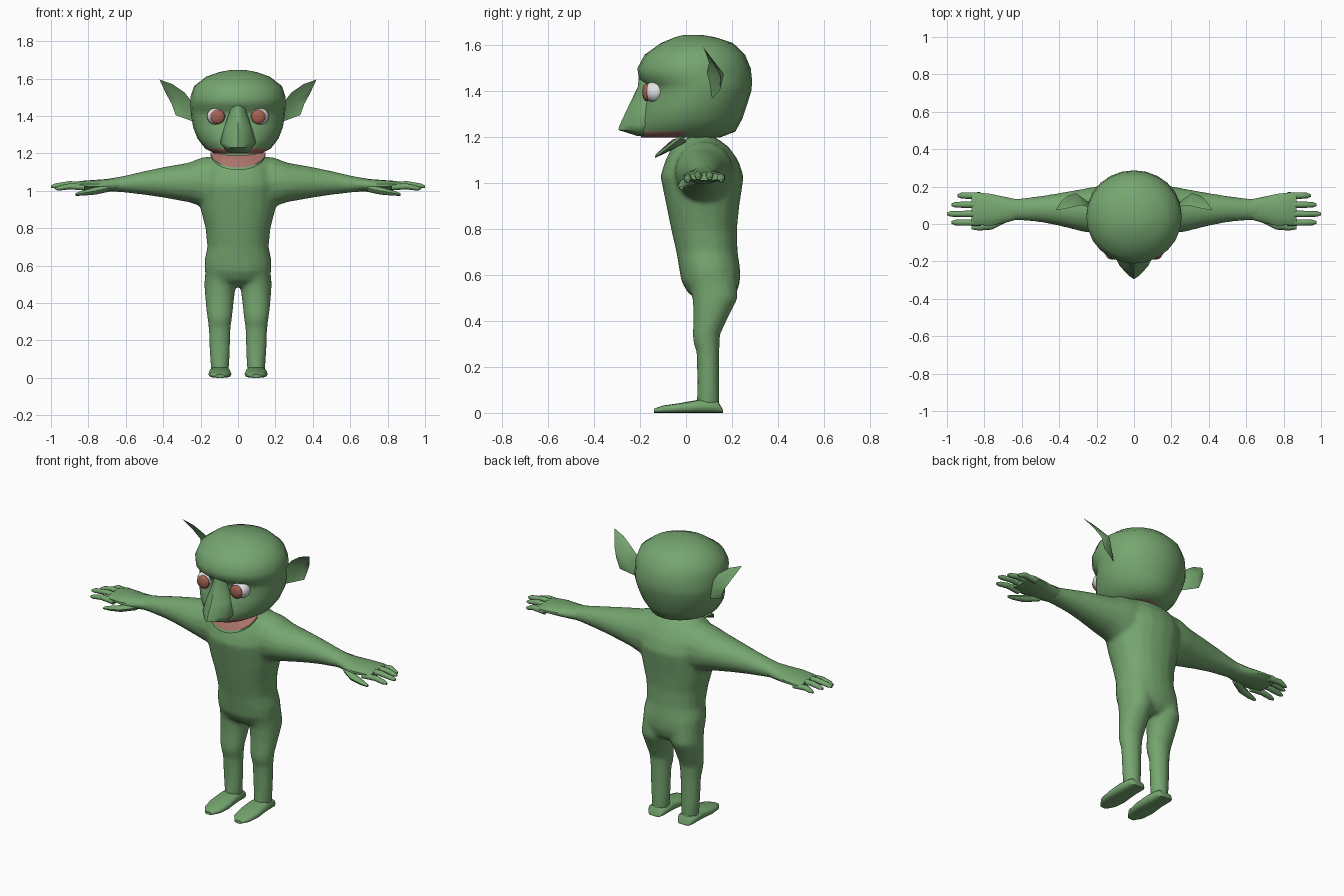
import bpy, bmesh, math
from mathutils import Vector

if "Cube" in bpy.data.objects:
    bpy.data.objects.remove(bpy.data.objects["Cube"])


def material(name, rgb):
    m = bpy.data.materials.new(name)
    m.diffuse_color = (*rgb, 1)
    m.use_nodes = True
    m.node_tree.nodes["Principled BSDF"].inputs["Base Color"].default_value = m.diffuse_color
    return m


GREEN = material("green skin", (0.18, 0.38, 0.16))
RED = material("mouth red", (0.40, 0.17, 0.14))
IRIS = material("iris brown", (0.36, 0.12, 0.085))
WHITE = material("eye white", (0.8, 0.8, 0.82))


def loft(bm, rings, axis="z", n=14, p=2.0, side=1):
    """Closed skin over rings (position, centre1, centre2, radius1, radius2)."""
    rows = []
    for pos, c1, c2, r1, r2 in rings:
        row = []
        for i in range(n):
            a = 2 * math.pi * i / n - math.pi / 2
            c, s = math.cos(a), math.sin(a)
            u = c1 + r1 * math.copysign(abs(c) ** (2 / p), c)
            v = c2 + r2 * math.copysign(abs(s) ** (2 / p), s)
            co = {"x": (pos, u, v), "y": (u, pos, v), "z": (u, v, pos)}[axis]
            row.append(bm.verts.new((co[0] * side, co[1], co[2])))
        rows.append(row)
    for a, b in zip(rows, rows[1:]):
        for i in range(n):
            j = (i + 1) % n
            bm.faces.new((a[i], a[j], b[j], b[i]))
    bm.faces.new(rows[0])
    bm.faces.new(rows[-1])


def finish(name, bm, mats=(GREEN,), mirror=False, angle=50):
    bmesh.ops.recalc_face_normals(bm, faces=bm.faces[:])
    me = bpy.data.meshes.new(name)
    bm.to_mesh(me)
    bm.free()
    ob = bpy.data.objects.new(name, me)
    bpy.context.collection.objects.link(ob)
    for m in mats:
        me.materials.append(m)
    bpy.ops.object.select_all(action="DESELECT")
    ob.select_set(True)
    bpy.context.view_layer.objects.active = ob
    bpy.ops.object.shade_smooth_by_angle(angle=math.radians(angle))
    if mirror:
        mod = ob.modifiers.new("mirror", "MIRROR")
        mod.use_mirror_merge = False
    return ob


def front_back(rows):
    """Rows (z, front y, back y, half width) to loft rings."""
    return [(z, 0, (f + b) / 2, w, (b - f) / 2) for z, f, b, w in rows]


# Body: torso, arms and legs fused into one skin
body = bmesh.new()
loft(body, front_back([
    (.49, .06, .19, .10), (.52, .01, .22, .145), (.57, -.02, .236, .178),
    (.63, -.03, .236, .18), (.70, -.042, .225, .164), (.80, -.065, .222, .174),
    (.90, -.085, .232, .20), (1.03, -.112, .252, .215), (1.10, -.09, .228, .205),
    (1.16, -.06, .185, .175), (1.205, .02, .12, .10)]), n=20, p=2.2)
for s in (1, -1):
    loft(body, [(.08, .08, 1.05, .13, .14), (.19, .077, 1.047, .127, .133),
                (.26, .073, 1.045, .118, .107), (.40, .078, 1.045, .088, .082),
                (.50, .08, 1.042, .07, .064), (.62, .078, 1.035, .058, .043),
                (.68, .076, 1.032, .06, .036)], axis="x", n=16, side=s)
    loft(body, [(.64, .088, .105, .08, .115), (.50, .096, .127, .086, .10),
                (.42, .098, .109, .078, .077), (.34, .098, .088, .07, .06),
                (.30, .098, .09, .064, .058), (.27, .098, .095, .06, .05),
                (.15, .098, .097, .056, .048), (.02, .096, .097, .047, .05)],
         n=14, side=s)
ob = finish("body", body)
rm = ob.modifiers.new("fuse", "REMESH")
rm.mode = "VOXEL"
rm.voxel_size = 0.012
rm.use_smooth_shade = True
sm = ob.modifiers.new("soften", "SMOOTH")
sm.factor = 0.5
sm.iterations = 8
dc = ob.modifiers.new("lighten", "DECIMATE")
dc.ratio = 0.3

# Feet
bm = bmesh.new()
loft(bm, [(y, .097, h / 2, w, h / 2) for y, h, w in (
    (.162, .012, .035), (.14, .05, .052), (.06, .058, .055), (-.03, .042, .062),
    (-.10, .032, .052), (-.14, .018, .022))], axis="y", n=12, p=3)
finish("feet", bm, mirror=True)

# Hands: palm, four fingers and a thumb
bm = bmesh.new()
loft(bm, [(.63, .078, 1.035, .056, .04), (.70, .075, 1.03, .074, .033),
          (.77, .076, 1.03, .088, .028), (.84, .083, 1.03, .088, .023),
          (.87, .083, 1.028, .083, .016)], axis="x", n=14)
for y, z, tip in ((.152, 1.02, .945), (.103, 1.03, .975),
                  (.054, 1.03, 1.0), (.008, 1.018, .975)):
    loft(bm, [(.82, y, z, .018, .016), (.90, y, z + .006, .017, .016),
              (tip - .02, y, z - .004, .015, .013), (tip, y, z - .008, .007, .006)],
         axis="x", n=8)
loft(bm, [(.69, .03, 1.015, .025, .02), (.76, -.005, 1.0, .025, .02),
          (.83, -.018, .988, .017, .014), (.87, -.02, .98, .008, .007)], axis="x", n=8)
finish("hands", bm, mirror=True)

# Head, with a red underside at the front for the open mouth
bm = bmesh.new()
loft(bm, front_back([
    (1.20, -.195, .15, .125), (1.225, -.205, .215, .175), (1.28, -.20, .245, .217),
    (1.34, -.185, .265, .24), (1.40, -.165, .284, .25), (1.43, -.172, .287, .253),
    (1.455, -.205, .287, .255), (1.50, -.212, .282, .255), (1.56, -.18, .257, .235),
    (1.61, -.11, .205, .17), (1.635, -.05, .13, .10), (1.646, -.01, .07, .04)]), n=24)
for f in bm.faces:
    c = f.calc_center_median()
    f.material_index = int(c.z < 1.22 and c.y < 0)
finish("head", bm, (GREEN, RED))

# Hooked nose
bm = bmesh.new()
loft(bm, [(1.465, 0, -.18, .035, .025), (1.42, 0, -.165, .045, .045),
          (1.33, 0, -.165, .08, .088), (1.255, 0, -.185, .095, .103),
          (1.232, 0, -.195, .075, .10), (1.205, 0, -.175, .06, .035)], n=12, p=1.4)
finish("nose", bm)

# Lower jaw: arcs (half width, centre y, depth, end z, drop), first strip red
bm = bmesh.new()
rows = []
for w, cy, d, z, drop in ((.11, -.01, .05, 1.205, .015), (.148, -.03, .103, 1.205, .08),
                          (.148, -.025, .110, 1.195, .085), (.12, .0, .05, 1.18, .03)):
    row = []
    for i in range(13):
        a = math.pi * (i / 12 - .5)
        row.append(bm.verts.new((w * math.sin(a), cy - d * math.cos(a),
                                 z - drop * math.cos(a))))
    rows.append(row)
rows.append(rows[0])
for k, (a, b) in enumerate(zip(rows, rows[1:])):
    for i in range(12):
        f = bm.faces.new((a[i], a[i + 1], b[i + 1], b[i]))
        f.material_index = int(k == 0)
for i in (0, 12):
    bm.faces.new([r[i] for r in rows[:4]])
finish("lower_jaw", bm, (GREEN, RED))

# Pointed ears: rim with a dished front and a rounded back
bm = bmesh.new()
rim = [bm.verts.new(v) for v in (
    (.235, .09, 1.46), (.285, .10, 1.525), (.35, .085, 1.57), (.42, .073, 1.595),
    (.385, .125, 1.52), (.355, .15, 1.465), (.333, .148, 1.405), (.24, .115, 1.37))]
dish = bm.verts.new((.315, .145, 1.475))
back = bm.verts.new((.31, .165, 1.475))
for i in range(8):
    a, b = rim[i], rim[(i + 1) % 8]
    bm.faces.new((a, b, dish))
    bm.faces.new((b, a, back))
finish("ears", bm, mirror=True, angle=45)


# Eyes: white ball with a flattened iris cap
def ball(name, centre, radii, mat):
    bm = bmesh.new()
    bmesh.ops.create_uvsphere(bm, u_segments=16, v_segments=10, radius=1)
    bmesh.ops.scale(bm, vec=Vector(radii), verts=bm.verts[:])
    bmesh.ops.translate(bm, vec=Vector(centre), verts=bm.verts[:])
    finish(name, bm, (mat,), mirror=True)


ball("eyeballs", (.113, -.133, 1.398), (.053, .05, .047), WHITE)
ball("irises", (.109, -.172, 1.396), (.039, .018, .039), IRIS)
